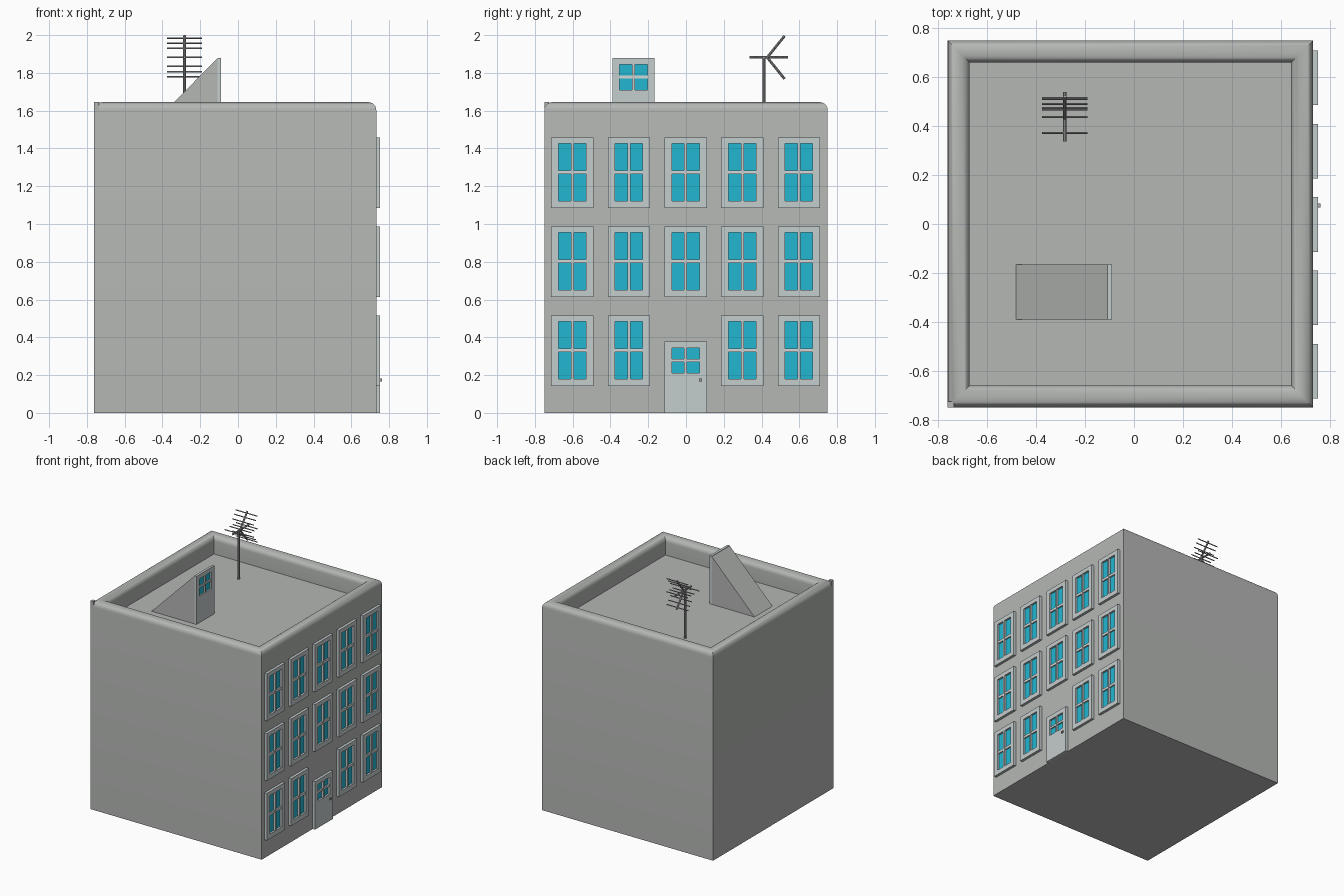
import bpy, bmesh, math
from mathutils import Vector

if "Cube" in bpy.data.objects:
    bpy.data.objects.remove(bpy.data.objects["Cube"])


def material(name, rgb):
    m = bpy.data.materials.new(name)
    m.diffuse_color = (*rgb, 1)
    m.use_nodes = True
    m.node_tree.nodes["Principled BSDF"].inputs["Base Color"].default_value = m.diffuse_color
    return m


WALL = material("wall grey", (0.46, 0.475, 0.46))
FRAME = material("frame pale grey", (0.56, 0.61, 0.61))
BAR = material("glazing bar", (0.66, 0.70, 0.70))
GLASS = material("window blue", (0.016, 0.47, 0.64))
METAL = material("metal grey", (0.36, 0.36, 0.36))


def finish(bm, name, mats, smooth=False):
    bmesh.ops.recalc_face_normals(bm, faces=bm.faces[:])
    me = bpy.data.meshes.new(name)
    bm.to_mesh(me)
    bm.free()
    for m in mats:
        me.materials.append(m)
    ob = bpy.data.objects.new(name, me)
    bpy.context.collection.objects.link(ob)
    if smooth:
        bpy.ops.object.select_all(action='DESELECT')
        ob.select_set(True)
        bpy.context.view_layer.objects.active = ob
        bpy.ops.object.shade_smooth_by_angle(angle=math.radians(35))
    return ob


def box(bm, x0, x1, y0, y1, z0, z1, mat=0):
    vs = [bm.verts.new((x, y, z)) for x in (x0, x1) for y in (y0, y1) for z in (z0, z1)]
    for idx in ((0, 1, 3, 2), (4, 6, 7, 5), (0, 4, 5, 1), (2, 3, 7, 6), (0, 2, 6, 4), (1, 5, 7, 3)):
        bm.faces.new([vs[i] for i in idx]).material_index = mat


def rod(bm, a, b, r):
    a, b = Vector(a), Vector(b)
    rot = (b - a).to_track_quat('Z', 'Y').to_matrix().to_4x4()
    rot.translation = (a + b) / 2
    bmesh.ops.create_cone(bm, cap_ends=True, segments=8, radius1=r, radius2=r,
                          depth=(b - a).length, matrix=rot)


# Building: parapet profile (inset, height) carried round the rectangle
X0, X1, Y0, Y1, TOP, FLOOR = -0.762, 0.732, -0.75, 0.75, 1.645, 1.5
W, R, N = 0.09, 0.042, 6
arc = [(R - R * math.cos(t), TOP - R + R * math.sin(t))
       for t in (i * math.pi / 2 / N for i in range(N + 1))]
profile = [(0, 0)] + arc + [(W - d, z) for d, z in reversed(arc)] + [(W, FLOOR)]
bm = bmesh.new()
rings = [[bm.verts.new(p) for p in ((X0 + d, Y0 + d, z), (X1 - d, Y0 + d, z),
                                    (X1 - d, Y1 - d, z), (X0 + d, Y1 - d, z))]
         for d, z in profile]
for a, b in zip(rings, rings[1:]):
    for i in range(4):
        j = (i + 1) % 4
        bm.faces.new((a[i], a[j], b[j], b[i]))
bm.faces.new(rings[0][::-1])
bm.faces.new(rings[-1])
finish(bm, "building", [WALL], True)

# Square stub left at one parapet corner
bm = bmesh.new()
box(bm, X0, X0 + 0.025, Y0, Y0 + 0.025, TOP - 0.06, TOP)
finish(bm, "parapet_corner", [WALL])


def glazed_panel(bm, x0, x1, yc, z0, z1, g0, g1, bar):
    """Panel facing +x with two tall openings, glass and a cross bar."""
    hw, go, gi = 0.112, 0.073, 0.008
    for s in (-1, 1):
        box(bm, x0, x1, *sorted((yc + s * go, yc + s * hw)), z0, z1)
        box(bm, x0, x0 + 0.008, *sorted((yc + s * gi, yc + s * go)), g0, g1, 2)
        box(bm, x0 + 0.006, x1 - 0.004, *sorted((yc + s * gi, yc + s * go)),
            (g0 + g1 - bar) / 2, (g0 + g1 + bar) / 2, 1)
    box(bm, x0, x1, yc - go, yc + go, z0, g0)
    box(bm, x0, x1, yc - go, yc + go, g1, z1)
    box(bm, x0, x1, yc - gi, yc + gi, g0, g1)


# Windows: three floors of five, the door takes the middle of the ground floor
XF = 0.753
for row in range(3):
    for col in range(5):
        if row == 0 and col == 2:
            continue
        z = 0.143 + 0.4715 * row
        bm = bmesh.new()
        glazed_panel(bm, X1 - 0.002, XF, (col - 2) * 0.3 - 0.002,
                     z, z + 0.373, z + 0.037, z + 0.34, 0.02)
        finish(bm, f"window_{row + 1}_{col + 1}", [FRAME, BAR, GLASS])

# Front door and its knob
bm = bmesh.new()
glazed_panel(bm, X1 - 0.002, XF, -0.002, 0, 0.378, 0.21, 0.343, 0.016)
finish(bm, "front_door", [FRAME, BAR, GLASS])
bm = bmesh.new()
box(bm, XF - 0.002, 0.762, 0.068, 0.084, 0.165, 0.181)
finish(bm, "door_knob", [METAL])

# Roof access: sloped stair housing with a door on its tall side
bm = bmesh.new()
ends = [[bm.verts.new((x, y, z)) for x, z in ((-0.482, FLOOR), (-0.108, FLOOR), (-0.108, 1.878))]
        for y in (-0.39, -0.166)]
bm.faces.new(ends[0])
bm.faces.new(ends[1][::-1])
for i in range(3):
    j = (i + 1) % 3
    bm.faces.new((ends[0][i], ends[1][i], ends[1][j], ends[0][j]))
finish(bm, "stair_housing", [WALL])
bm = bmesh.new()
glazed_panel(bm, -0.109, -0.09, -0.278, FLOOR, 1.88, 1.71, 1.845, 0.016)
finish(bm, "roof_door", [FRAME, BAR, GLASS])

# Aerial: mast, boom, two angled reflector arms and cross rods
AX, AY, AZ = -0.283, 0.43, 1.882
bm = bmesh.new()
rod(bm, (AX, 0.413, FLOOR), (AX, 0.413, AZ), 0.008)
rod(bm, (AX, 0.337, AZ), (AX, 0.54, AZ), 0.007)
for y in (0.372, 0.437, 0.475, 0.515):
    rod(bm, (AX - 0.093, y, AZ), (AX + 0.093, y, AZ), 0.004)
for s in (-1, 1):
    rod(bm, (AX, AY, AZ), (AX, AY + 0.092, AZ + s * 0.114), 0.007)
    for t in (0.048, 0.076, 0.102):
        y, z = AY + t * 0.8, AZ + s * t
        rod(bm, (AX - 0.093, y, z), (AX + 0.093, y, z), 0.004)
finish(bm, "aerial", [METAL], True)
